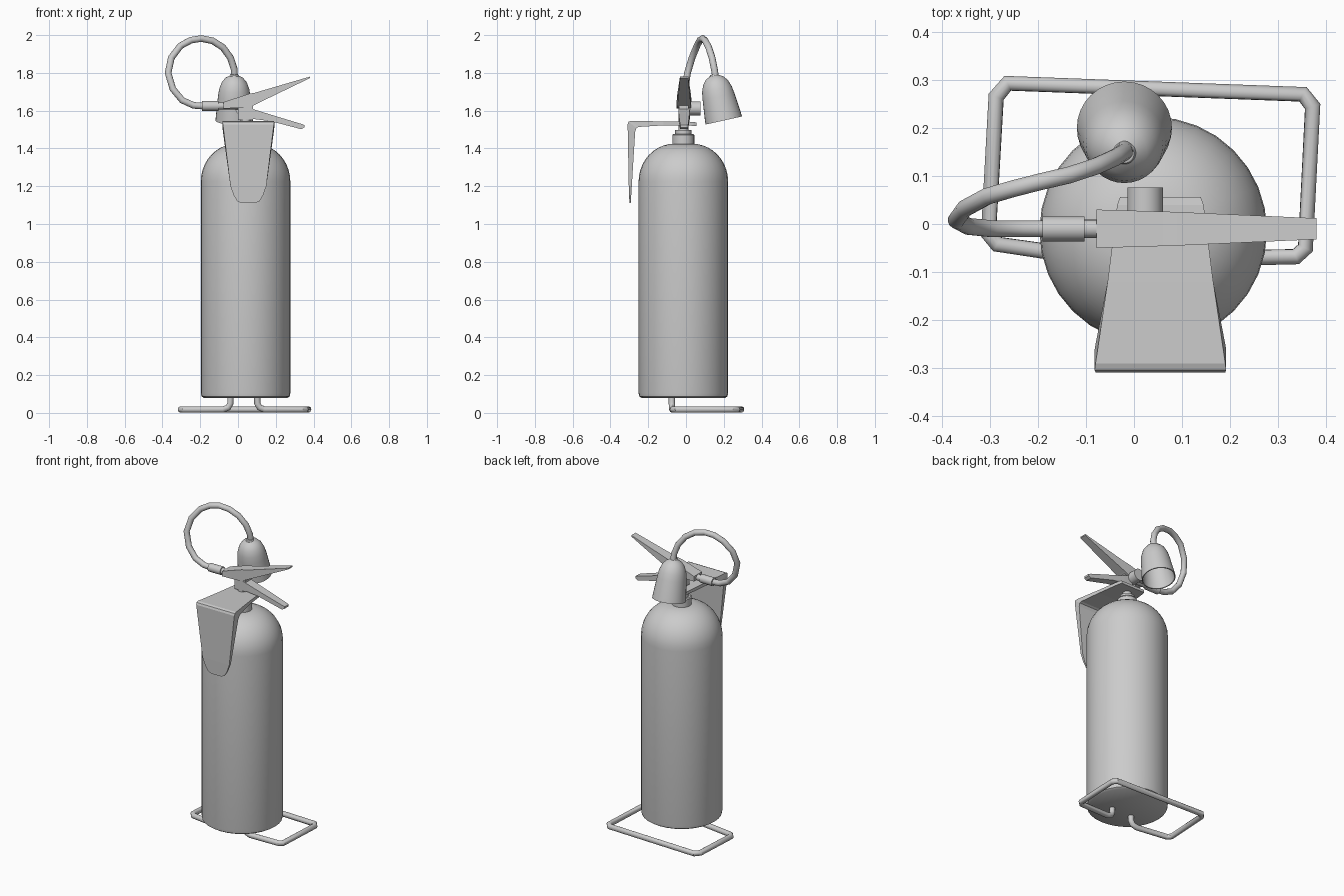
import bpy, bmesh, math
from mathutils import Vector, Matrix


def make(name, bm, smooth=True):
    bmesh.ops.recalc_face_normals(bm, faces=bm.faces)
    me = bpy.data.meshes.new(name)
    bm.to_mesh(me)
    bm.free()
    ob = bpy.data.objects.new(name, me)
    bpy.context.collection.objects.link(ob)
    if smooth:
        bpy.ops.object.select_all(action='DESELECT')
        ob.select_set(True)
        bpy.context.view_layer.objects.active = ob
        bpy.ops.object.shade_smooth_by_angle(angle=math.radians(35))
    return ob


def lathe(name, profile, origin, axis=(0, 0, 1), n=32):
    """Revolve (radius, height) pairs around an axis; ends are capped."""
    bm = bmesh.new()
    m = Matrix.Translation(origin) @ Vector((0, 0, 1)).rotation_difference(Vector(axis)).to_matrix().to_4x4()
    rings = [[bm.verts.new(m @ Vector((r * math.cos(2 * math.pi * i / n), r * math.sin(2 * math.pi * i / n), h)))
              for i in range(n)] for r, h in profile]
    for a, b in zip(rings, rings[1:]):
        for i in range(n):
            bm.faces.new((a[i], a[(i + 1) % n], b[(i + 1) % n], b[i]))
    bm.faces.new(rings[0])
    bm.faces.new(rings[-1])
    return make(name, bm)


def tube(name, pts, r, n=12):
    """Sweep a round section along a path."""
    bm = bmesh.new()
    pts = [Vector(p) for p in pts]
    rings = []
    prev = (pts[1] - pts[0]).normalized()
    u = prev.orthogonal().normalized()
    for i, p in enumerate(pts):
        t_in = (p - pts[max(i - 1, 0)]).normalized()
        t_out = (pts[min(i + 1, len(pts) - 1)] - p).normalized()
        t = (t_in + t_out).normalized()
        u = prev.rotation_difference(t) @ u
        prev = t
        v = t.cross(u)
        rings.append([bm.verts.new(p + r * (math.cos(2 * math.pi * k / n) * u + math.sin(2 * math.pi * k / n) * v))
                      for k in range(n)])
    for a, b in zip(rings, rings[1:]):
        for k in range(n):
            bm.faces.new((a[k], a[(k + 1) % n], b[(k + 1) % n], b[k]))
    bm.faces.new(rings[0])
    bm.faces.new(rings[-1])
    return make(name, bm)


def loft(name, sections):
    """Join equal-length vertex loops into a closed solid."""
    bm = bmesh.new()
    rings = [[bm.verts.new(p) for p in s] for s in sections]
    n = len(rings[0])
    for a, b in zip(rings, rings[1:]):
        for k in range(n):
            bm.faces.new((a[k], a[(k + 1) % n], b[(k + 1) % n], b[k]))
    bm.faces.new(rings[0])
    bm.faces.new(rings[-1])
    return make(name, bm, False)


CX, CY = 0.04, -0.014

# Cylinder with domed shoulder
dome = [(0.047 + 0.19 * math.cos(a), 1.225 + 0.2 * math.sin(a))
        for a in [math.radians(9 * i) for i in range(11)]]
lathe("tank", [(0.222, 0.08), (0.234, 0.088), (0.237, 0.105)] + dome, (CX, CY, 0))

# Neck collar and valve stem
lathe("neck_collar", [(0.058, 1.40), (0.058, 1.47), (0.053, 1.477), (0.043, 1.477), (0.043, 1.497),
                      (0.026, 1.497), (0.026, 1.61)], (CX, CY, 0), n=24)
loft("valve_block", [[(x, y, z) for x, y in ((0.0, -0.038), (0.08, -0.038), (0.08, 0.012), (0.0, 0.012))]
                     for z in (1.55, 1.645)])

# Wall bracket: folded plate tapering toward the lower tip
stations = [  # outer y, z, inner y, z, half width
    (0.056, 1.537, 0.056, 1.520, 0.084), (0.04, 1.540, 0.04, 1.520, 0.09),
    (-0.12, 1.543, -0.12, 1.522, 0.11), (-0.29, 1.546, -0.25, 1.514, 0.135),
    (-0.304, 1.541, -0.262, 1.508, 0.137), (-0.309, 1.528, -0.269, 1.49, 0.135),
    (-0.303, 1.20, -0.287, 1.20, 0.095), (-0.301, 1.15, -0.290, 1.15, 0.077),
    (-0.30, 1.12, -0.292, 1.12, 0.058), (-0.30, 1.11, -0.293, 1.11, 0.035)]
loft("wall_bracket", [[(0.055 - w, yo, zo), (0.055 + w, yo, zo), (0.055 + w, yi, zi), (0.055 - w, yi, zi)]
                      for yo, zo, yi, zi, w in stations])

# Squeeze levers: x, bottom z, top z, half depth
for name, sec in (
    ("upper_lever", [(-0.078, 1.612, 1.645, 0.04), (0.06, 1.615, 1.69, 0.036),
                     (0.09, 1.632, 1.695, 0.035), (0.38, 1.772, 1.78, 0.022)]),
    ("lower_lever", [(0.03, 1.555, 1.625, 0.03), (0.09, 1.555, 1.605, 0.03), (0.17, 1.545, 1.58, 0.028),
                     (0.335, 1.502, 1.53, 0.022), (0.352, 1.512, 1.524, 0.02)])):
    loft(name, [[(x, CY + 0.004 - d, a), (x, CY + 0.004 + d, a), (x, CY + 0.004 + d, b), (x, CY + 0.004 - d, b)]
                for x, a, b, d in sec])

# Pressure gauge
lathe("gauge", [(0.037, 0), (0.037, 0.063)], (0.023, 0.013, 1.612), (0, 1, 0), 24)

# Hose fittings
lathe("hose_coupling", [(0.019, -0.11), (0.019, 0), (0.026, 0), (0.026, 0.088)],
      (-0.103, -0.01, 1.625), (-1, 0, 0), 20)

# Looped hose
tube("hose", [(-0.18, -0.01, 1.624), (-0.235, -0.01, 1.628), (-0.295, -0.01, 1.655), (-0.345, -0.005, 1.715),
              (-0.37, 0.008, 1.80), (-0.353, 0.032, 1.88), (-0.305, 0.058, 1.943), (-0.25, 0.074, 1.973),
              (-0.195, 0.088, 1.982), (-0.135, 0.102, 1.97), (-0.08, 0.12, 1.935), (-0.04, 0.138, 1.88),
              (-0.02, 0.15, 1.82), (-0.02, 0.158, 1.77)], 0.018)

# Hollow discharge horn, tilted outward
lathe("horn", [(0.03, 0.205), (0.06, 0.185), (0.079, 0.13), (0.091, 0.02), (0.093, 0.0), (0.099, 0.0),
               (0.097, 0.025), (0.086, 0.13), (0.08, 0.17), (0.067, 0.205), (0.047, 0.23), (0.024, 0.242),
               (0.02, 0.25)], (-0.02, 0.2, 1.548), (0, -0.215, 0.975))

# Bent-rod foot stand
tube("foot_stand", [(-0.04, -0.075, 0.09), (-0.04, -0.075, 0.05), (-0.052, -0.074, 0.028), (-0.08, -0.072, 0.018),
                    (-0.285, -0.042, 0.018), (-0.303, -0.02, 0.018), (-0.287, 0.265, 0.018),
                    (-0.263, 0.293, 0.018), (0.352, 0.27, 0.018), (0.372, 0.245, 0.018), (0.357, -0.05, 0.018),
                    (0.337, -0.068, 0.018), (0.14, -0.072, 0.018), (0.115, -0.074, 0.028),
                    (0.102, -0.075, 0.05), (0.102, -0.075, 0.09)], 0.017)
